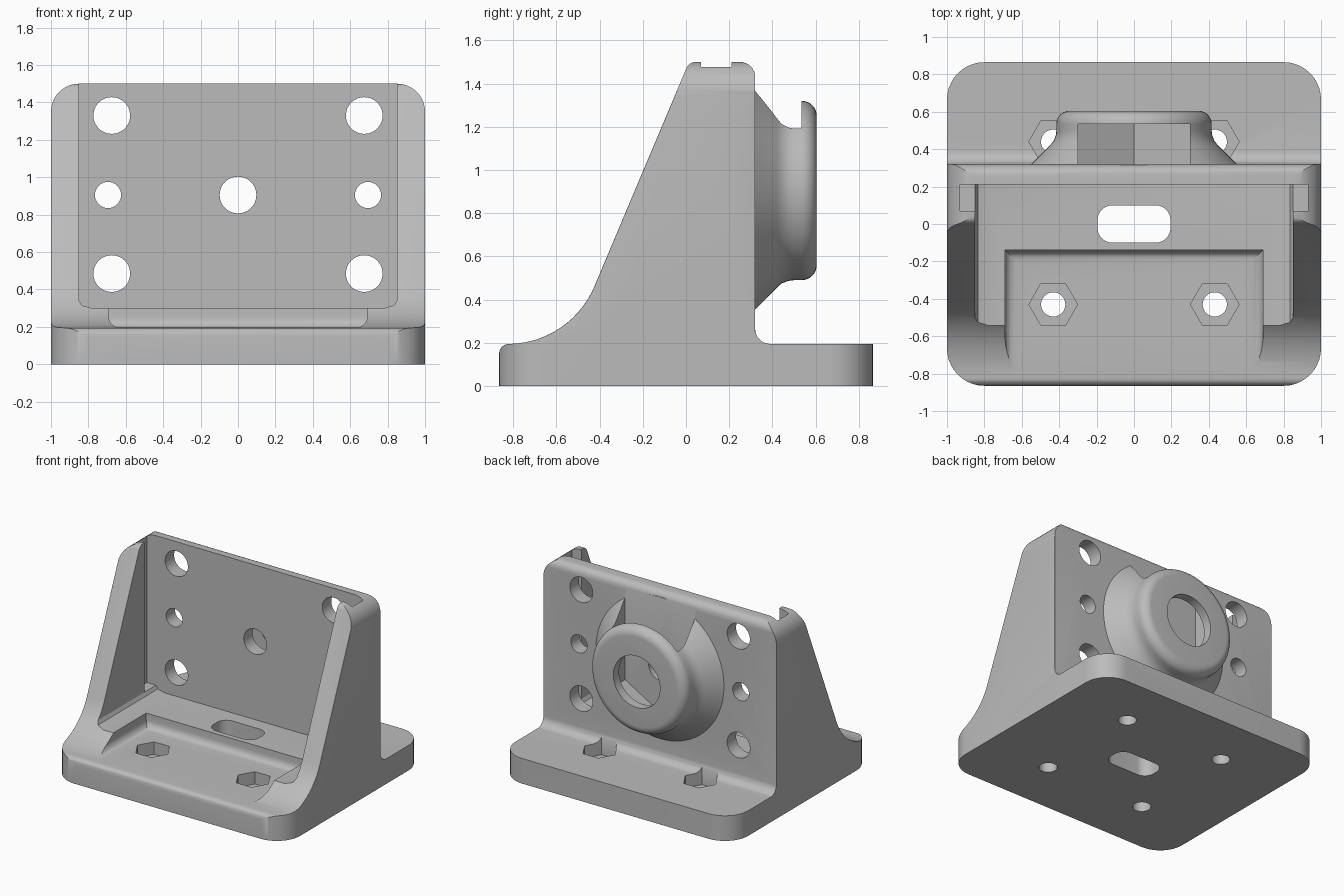
import bpy, bmesh, math
from mathutils import Vector

if "Cube" in bpy.data.objects:
    bpy.data.objects.remove(bpy.data.objects["Cube"])

grey = bpy.data.materials.new("plain grey")
grey.diffuse_color = (0.5, 0.5, 0.5, 1)
grey.use_nodes = True
grey.node_tree.nodes["Principled BSDF"].inputs["Base Color"].default_value = grey.diffuse_color


def arc(cx, cy, r, a0, a1, n=10):
    return [(cx + r * math.cos(math.radians(a0 + (a1 - a0) * i / n)),
             cy + r * math.sin(math.radians(a0 + (a1 - a0) * i / n))) for i in range(n + 1)]


def circle(cx, cy, r, n=48, start=0):
    return arc(cx, cy, r, start, start + 360, n)[:-1]


def round_rect(hx, hy, r):
    return (arc(hx - r, hy - r, r, 0, 90) + arc(r - hx, hy - r, r, 90, 180) +
            arc(r - hx, r - hy, r, 180, 270) + arc(hx - r, r - hy, r, 270, 360))


def make_object(name, bm):
    bmesh.ops.recalc_face_normals(bm, faces=bm.faces)
    mesh = bpy.data.meshes.new(name)
    bm.to_mesh(mesh)
    bm.free()
    mesh.materials.append(grey)
    obj = bpy.data.objects.new(name, mesh)
    bpy.context.collection.objects.link(obj)
    return obj


def prism(name, pts, axis, a, b, bevel=0, pick=None):
    """Extrude a 2D outline along an axis, optionally rounding picked edges."""
    place = {"x": lambda p, t: (t, p[0], p[1]),
             "y": lambda p, t: (p[0], t, p[1]),
             "z": lambda p, t: (p[0], p[1], t)}[axis]
    bm = bmesh.new()
    lo = [bm.verts.new(place(p, a)) for p in pts]
    hi = [bm.verts.new(place(p, b)) for p in pts]
    bm.faces.new(lo)
    bm.faces.new(hi)
    for i in range(len(pts)):
        j = (i + 1) % len(pts)
        bm.faces.new((lo[i], lo[j], hi[j], hi[i]))
    bmesh.ops.recalc_face_normals(bm, faces=bm.faces)
    if bevel:
        edges = [e for e in bm.edges if pick(e.verts[0].co, e.verts[1].co)]
        bmesh.ops.bevel(bm, geom=edges, offset=bevel, segments=5, profile=0.5,
                        affect='EDGES', clamp_overlap=True)
    return make_object(name, bm)


def lathe(name, pts, cz, n=64):
    """Revolve (radius, y) points about the y axis at height cz."""
    bm = bmesh.new()
    rings = [[bm.verts.new((r * math.cos(2 * math.pi * i / n), y,
                            cz + r * math.sin(2 * math.pi * i / n))) for i in range(n)]
             for r, y in pts]
    for p, q in zip(rings, rings[1:]):
        for i in range(n):
            j = (i + 1) % n
            bm.faces.new((p[i], p[j], q[j], q[i]))
    bm.faces.new(rings[0])
    bm.faces.new(rings[-1])
    return make_object(name, bm)


def combine(target, tool, op):
    mod = target.modifiers.new("combine", 'BOOLEAN')
    mod.operation, mod.object, mod.solver = op, tool, 'EXACT'
    bpy.context.view_layer.objects.active = target
    bpy.ops.object.modifier_apply(modifier=mod.name)
    bpy.data.objects.remove(tool, do_unlink=True)


def cut(tool):
    combine(body, tool, 'DIFFERENCE')


# Bracket body: side outline with softened outer edges on the upright
side = ([(-0.865, 0)] + arc(-0.82, 0.15, 0.045, 180, 90, 6) +
        arc(-0.825, 0.63, 0.435, -88, -23, 14) + arc(0.047, 1.45, 0.05, 157, 90, 6) +
        arc(0.25, 1.43, 0.07, 90, 0, 8) + arc(0.39, 0.265, 0.07, 180, 270, 8) +
        [(0.865, 0.195), (0.865, 0)])
body = prism("bracket_body", side, "x", -1, 1, 0.038,
             lambda p, q: abs(p.x - q.x) < 1e-5 and min(p.z, q.z) > 0.14
             and max(p.y, q.y) < 0.33)

# Rounded plan corners and rounded top corners
combine(body, prism("plan_cutter", round_rect(1, 0.865, 0.2), "z", -0.1, 1.7), 'INTERSECT')
front = ([(-1, -0.2), (1, -0.2)] + arc(0.85, 1.35, 0.15, 0, 90, 12) +
         arc(-0.85, 1.35, 0.15, 90, 180, 12))
combine(body, prism("front_cutter", front, "y", -1.2, 1.2), 'INTERSECT')

# Bay between the side walls
bay = [(0.85, 1.8), (-0.85, 1.8)] + [(-0.85, 0.34), (-0.835, 0.315), (-0.78, 0.3),
                                    (0.78, 0.3), (0.835, 0.315), (0.85, 0.34)]
cut(prism("bay_cutter", bay, "y", -1.2, 0.21))

# Lowered front floor with rounded lower edges
cut(prism("floor_cutter", [(-0.69, -1.2), (0.69, -1.2), (0.69, -0.14), (-0.69, -0.14)],
          "z", 0.196, 1.2, 0.055,
          lambda p, q: max(p.z, q.z) < 0.2 and max(p.y, q.y) > -1))

# Vertical grooves inside both side walls
for s in (-1, 1):
    cut(prism("groove_cutter", [(s * 0.8, 0.07), (s * 0.93, 0.07),
                                (s * 0.93, 0.21), (s * 0.8, 0.21)], "z", 0.34, 1.8))

# Boss on the back wall
CZ = 0.905
boss = [(0.55, 0.27), (0.55, 0.32), (0.45, 0.42), (0.43, 0.443), (0.418, 0.475),
        (0.415, 0.5)] + arc(0.345, 0.535, 0.07, 0, 90, 8)
combine(body, lathe("boss", boss, CZ), 'UNION')

# Nut slot open at the top, with a pointed floor
h = 0.3 / math.cos(math.pi / 6)
nut = [(0, CZ - h), (0.3, CZ - h / 2), (0.3, 1.8), (-0.3, 1.8), (-0.3, CZ - h / 2)]
cut(prism("nut_slot_cutter", nut, "y", 0.318, 0.535))
cut(prism("boss_hole_cutter", circle(0, CZ, 0.2), "y", 0.45, 0.8))

# Holes through the back wall
holes = [(0, CZ, 0.098)]
for s in (-1, 1):
    holes += [(s * 0.675, 1.33, 0.098), (s * 0.675, 0.485, 0.098), (s * 0.695, CZ, 0.07)]
for x, z, r in holes:
    cut(prism("wall_hole_cutter", circle(x, z, r), "y", 0.1, 0.42))

# Base slot, screw holes and hexagonal nut recesses
cut(prism("base_slot_cutter", round_rect(0.195, 0.1, 0.08), "z", -0.2, 0.6))
for x in (-0.432, 0.432):
    for y in (-0.43, 0.44):
        cut(prism("screw_hole_cutter", circle(x, y, 0.065, 32), "z", -0.2, 0.15))
        cut(prism("hex_cutter", circle(x, y, 0.13, 6), "z", 0.1, 0.3))

# Smooth shading with crisp edges
bpy.ops.object.select_all(action='DESELECT')
body.select_set(True)
bpy.context.view_layer.objects.active = body
bpy.ops.object.shade_smooth_by_angle(angle=math.radians(30))
